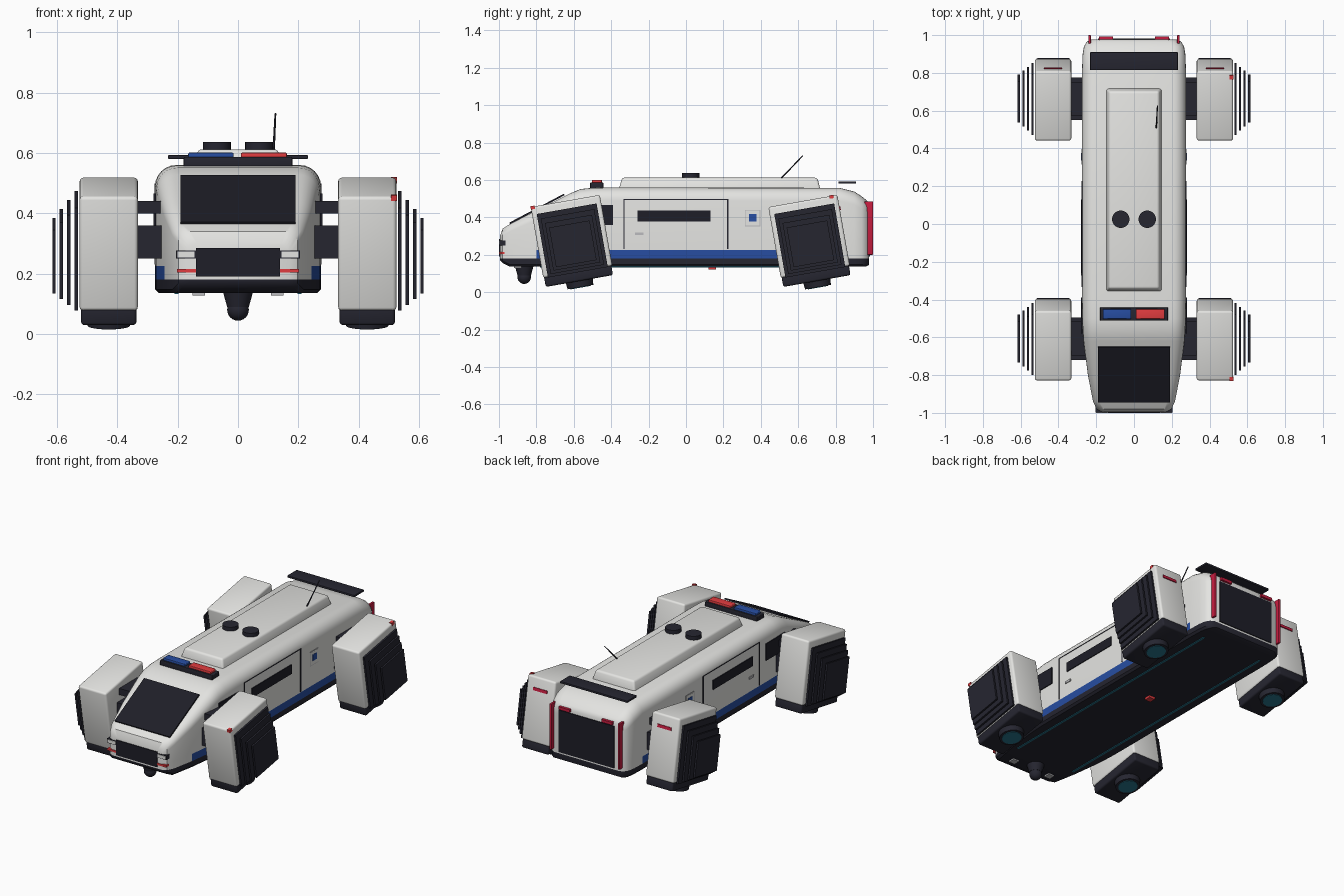
import bpy, bmesh, math
from mathutils import Vector, Matrix

if "Cube" in bpy.data.objects:
    bpy.data.objects.remove(bpy.data.objects["Cube"])


def material(name, rgb):
    m = bpy.data.materials.new(name)
    m.diffuse_color = (*rgb, 1)
    m.use_nodes = True
    m.node_tree.nodes["Principled BSDF"].inputs["Base Color"].default_value = m.diffuse_color
    return m


WHITE = material("white_paint", (0.78, 0.78, 0.76))
DARK = material("dark_trim", (0.019, 0.019, 0.03))
GLASS = material("dark_glass", (0.013, 0.013, 0.021))
BLUE = material("blue_paint", (0.02, 0.075, 0.36))
RED = material("red_light", (0.75, 0.045, 0.05))
CRIMSON = material("crimson_light", (0.56, 0.012, 0.05))
TEAL = material("teal_glow", (0.018, 0.16, 0.24))
GREY = material("light_grey", (0.5, 0.5, 0.52))


def finish(name, bm, mats, loc=(0, 0, 0), rot_x=0.0, smooth=True):
    bmesh.ops.recalc_face_normals(bm, faces=bm.faces)
    mesh = bpy.data.meshes.new(name)
    bm.to_mesh(mesh)
    bm.free()
    ob = bpy.data.objects.new(name, mesh)
    for m in mats:
        mesh.materials.append(m)
    ob.location = loc
    ob.rotation_euler = (rot_x, 0, 0)
    bpy.context.collection.objects.link(ob)
    if smooth:
        bpy.ops.object.select_all(action='DESELECT')
        ob.select_set(True)
        bpy.context.view_layer.objects.active = ob
        bpy.ops.object.shade_smooth_by_angle(angle=math.radians(35))
    return ob


def box(name, loc, size, mat, rot_x=0.0, bevel=0.0, taper=0.0):
    bm = bmesh.new()
    bmesh.ops.create_cube(bm, size=1)
    for v in bm.verts:
        s = taper if v.co.z > 0 else 0
        v.co = Vector((v.co.x * (size[0] - 2 * s), v.co.y * (size[1] - 2 * s), v.co.z * size[2]))
    if bevel:
        bmesh.ops.bevel(bm, geom=bm.edges[:], offset=bevel, segments=3, profile=0.5, affect='EDGES')
    return finish(name, bm, [mat], loc, rot_x, bevel > 0)


def span(name, x, y, z, mat, bevel=0.0, taper=0.0):
    """Box given by its extents on each axis."""
    loc = [(a + b) / 2 for a, b in (x, y, z)]
    return box(name, loc, [abs(b - a) for a, b in (x, y, z)], mat, 0, bevel, taper)


def mirrored(name, x, y, z, mat, bevel=0.0):
    span(name + "_right", x, y, z, mat, bevel)
    span(name + "_left", (-x[1], -x[0]), y, z, mat, bevel)


def rod(name, loc, r1, r2, depth, mat, rot_x=0.0, seg=32):
    bm = bmesh.new()
    bmesh.ops.create_cone(bm, cap_ends=True, segments=seg, radius1=r1, radius2=r2, depth=depth)
    return finish(name, bm, [mat], loc, rot_x)


# Hull: rounded sections lofted along the length (y, half width, bottom, top, corner radius)
SECTIONS = [(-0.995, 0.17, 0.172, 0.30, 0.035), (-0.98, 0.198, 0.155, 0.34, 0.04),
            (-0.94, 0.217, 0.136, 0.365, 0.04), (-0.80, 0.244, 0.136, 0.437, 0.05),
            (-0.62, 0.267, 0.136, 0.528, 0.065), (-0.565, 0.271, 0.136, 0.551, 0.07),
            (-0.50, 0.274, 0.136, 0.558, 0.07), (-0.40, 0.275, 0.136, 0.56, 0.07),
            (0.82, 0.275, 0.136, 0.558, 0.07), (0.90, 0.272, 0.136, 0.538, 0.07),
            (0.94, 0.265, 0.136, 0.512, 0.065), (0.965, 0.25, 0.138, 0.492, 0.06),
            (0.978, 0.225, 0.145, 0.475, 0.05)]


def build_hull():
    bm = bmesh.new()
    rings = []
    for y, hw, zb, zt, r in SECTIONS:
        half = [(hw - 0.012, zb), (hw, min(zb + 0.012, 0.178)), (hw, 0.18), (hw, 0.225)]
        for k in range(7):
            a = math.radians(15 * k)
            half.append((hw - r + r * math.cos(a), zt - r + r * math.sin(a)))
        pts = half + [(-x, z) for x, z in reversed(half)]
        rings.append([bm.verts.new((x, y, z)) for x, z in pts])
    n = len(rings[0])
    for a, b in zip(rings, rings[1:]):
        for i in range(n):
            j = (i + 1) % n
            bm.faces.new((a[i], a[j], b[j], b[i]))
    # End caps in horizontal strips
    for ring in (rings[0], rings[-1]):
        for i in range(n // 2 - 1):
            bm.faces.new((ring[i], ring[i + 1], ring[n - 2 - i], ring[n - 1 - i]))
    # Dark skirt below, blue stripe along the flanks
    for f in bm.faces:
        c = f.calc_center_median()
        if c.z < 0.18:
            f.material_index = 1
        elif c.z < 0.225 and -0.8 < c.y < 0.82 and abs(c.x) > 0.2:
            f.material_index = 2
    finish("hull", bm, [WHITE, DARK, BLUE])


build_hull()

# Nose: windscreen, grille, headlights, chin sensor
box("windscreen", (0, -0.797, 0.445), (0.38, 0.33, 0.009), GLASS, math.atan(0.53))
span("grille", (-0.14, 0.14), (-1.0, -0.98), (0.19, 0.285), GLASS)
mirrored("headlight_frame", (0.14, 0.205), (-0.997, -0.96), (0.25, 0.277), DARK)
mirrored("headlight", (0.144, 0.201), (-1.0, -0.97), (0.254, 0.273), WHITE)
mirrored("nose_marker", (0.14, 0.203), (-0.999, -0.96), (0.204, 0.216), RED)
rod("sensor_mount", (0, -0.865, 0.115), 0.036, 0.05, 0.05, DARK)
bm = bmesh.new()
bmesh.ops.create_uvsphere(bm, u_segments=24, v_segments=12, radius=0.036)
finish("sensor_ball", bm, [DARK], (0, -0.865, 0.08))

# Roof: raised housing, vents, light bar, aerial, wing
span("roof_housing", (-0.15, 0.15), (-0.36, 0.72), (0.545, 0.612), WHITE, 0.012, 0.018)
for side, x in (("left", -0.07), ("right", 0.07)):
    rod("roof_vent_" + side, (x, 0.025, 0.622), 0.046, 0.046, 0.028, DARK)
span("light_bar_base", (-0.18, 0.18), (-0.512, -0.442), (0.55, 0.587), DARK, 0.004)
span("light_bar_blue", (-0.165, -0.015), (-0.503, -0.45), (0.582, 0.601), BLUE, 0.004)
span("light_bar_red", (0.01, 0.162), (-0.503, -0.45), (0.582, 0.601), RED, 0.004)
start, end = Vector((0.118, 0.505, 0.605)), Vector((0.124, 0.625, 0.73))
bm = bmesh.new()
bmesh.ops.create_cone(bm, cap_ends=True, segments=8, radius1=0.004, radius2=0.003, depth=(end - start).length)
bm.transform((end - start).to_track_quat('Z', 'Y').to_matrix().to_4x4())
finish("aerial", bm, [DARK], (start + end) / 2)
span("rear_wing", (-0.232, 0.232), (0.815, 0.91), (0.58, 0.593), DARK, 0.003)

# Flanks: windows, door outline, handle, plain badge plate
X0, X1 = 0.2715, 0.280
mirrored("side_window", (X0, X1), (-0.58, -0.39), (0.36, 0.465), GLASS)
mirrored("door_window", (X0, X1), (-0.26, 0.13), (0.378, 0.436), GLASS)
mirrored("door_front_seam", (X0, 0.2775), (-0.334, -0.328), (0.23, 0.497), DARK)
mirrored("door_rear_seam", (X0, 0.2775), (0.22, 0.228), (0.23, 0.497), DARK)
mirrored("door_top_seam", (X0, 0.277), (-0.334, 0.226), (0.494, 0.498), DARK)
mirrored("door_handle", (X0, X1), (-0.272, -0.228), (0.305, 0.319), GREY)
mirrored("badge_plate", (X0, 0.2775), (0.315, 0.398), (0.352, 0.44), GREY)
mirrored("badge_face", (X0, 0.2785), (0.319, 0.394), (0.356, 0.436), WHITE)
mirrored("badge_centre", (X0, X1), (0.337, 0.377), (0.378, 0.418), BLUE)

# Tail: hatch, tail lights
span("rear_hatch", (-0.19, 0.19), (0.974, 0.983), (0.19, 0.452), GLASS)
mirrored("tail_light", (0.228, 0.242), (0.955, 1.0), (0.2, 0.485), CRIMSON, 0.003)
mirrored("tail_marker", (0.11, 0.185), (0.96, 0.992), (0.46, 0.478), CRIMSON)

# Belly: glow strips, beacon, landing lamps
mirrored("belly_glow", (0.198, 0.21), (-0.78, 0.86), (0.132, 0.14), TEAL)
span("belly_beacon", (-0.02, 0.02), (0.12, 0.16), (0.122, 0.14), RED)
mirrored("landing_lamp", (0.11, 0.15), (-0.92, -0.88), (0.128, 0.142), GREY)

# Four tilted thruster pods
TILT = math.radians(10)
ROT = Matrix.Rotation(TILT, 3, 'X')
for end_name, yc in (("front", -0.612), ("rear", 0.658)):
    for side_name, s in (("left", -1), ("right", 1)):
        tag = "_" + end_name + "_" + side_name
        centre = Vector((s * 0.4285, yc, 0.298))

        def at(x, y, z):
            return centre + ROT @ Vector((x * s, y, z))

        box("pod" + tag, at(0, 0, 0), (0.193, 0.375, 0.385), WHITE, TILT, 0.012)
        box("pod_base" + tag, at(0, 0, -0.212), (0.183, 0.365, 0.06), DARK, TILT, 0.01)
        rod("nozzle" + tag, at(0, 0, -0.255), 0.07, 0.074, 0.04, DARK, TILT)
        rod("nozzle_glow" + tag, at(0, 0, -0.274), 0.055, 0.055, 0.008, TEAL, TILT)
        # Shrinking stack of cooling plates on the outer face
        for k in range(4):
            t = k / 3
            box("cooling_plate_%d" % (k + 1) + tag, at(0.108 + 0.0245 * k, 0, -0.022 - 0.018 * t),
                (0.011, 0.325 - 0.105 * t, 0.345 - 0.13 * t), DARK, TILT)
        # Arms to the hull
        y = yc + 0.005
        arm = (0.25, 0.345) if s > 0 else (-0.345, -0.25)
        span("upper_arm" + tag, arm, (y - 0.09, y + 0.09), (0.4, 0.44), DARK)
        span("lower_arm" + tag, arm, (y - 0.112, y + 0.112), (0.25, 0.36), DARK)
        # Marker lights
        if end_name == "rear":
            box("pod_strip" + tag, at(0, 0.188, 0.12), (0.095, 0.009, 0.018), CRIMSON, TILT)
        if s > 0:
            my = -0.178 if end_name == "front" else 0.155
            box("pod_marker" + tag, at(0.088, my, 0.188), (0.02, 0.022, 0.018), RED, TILT)
